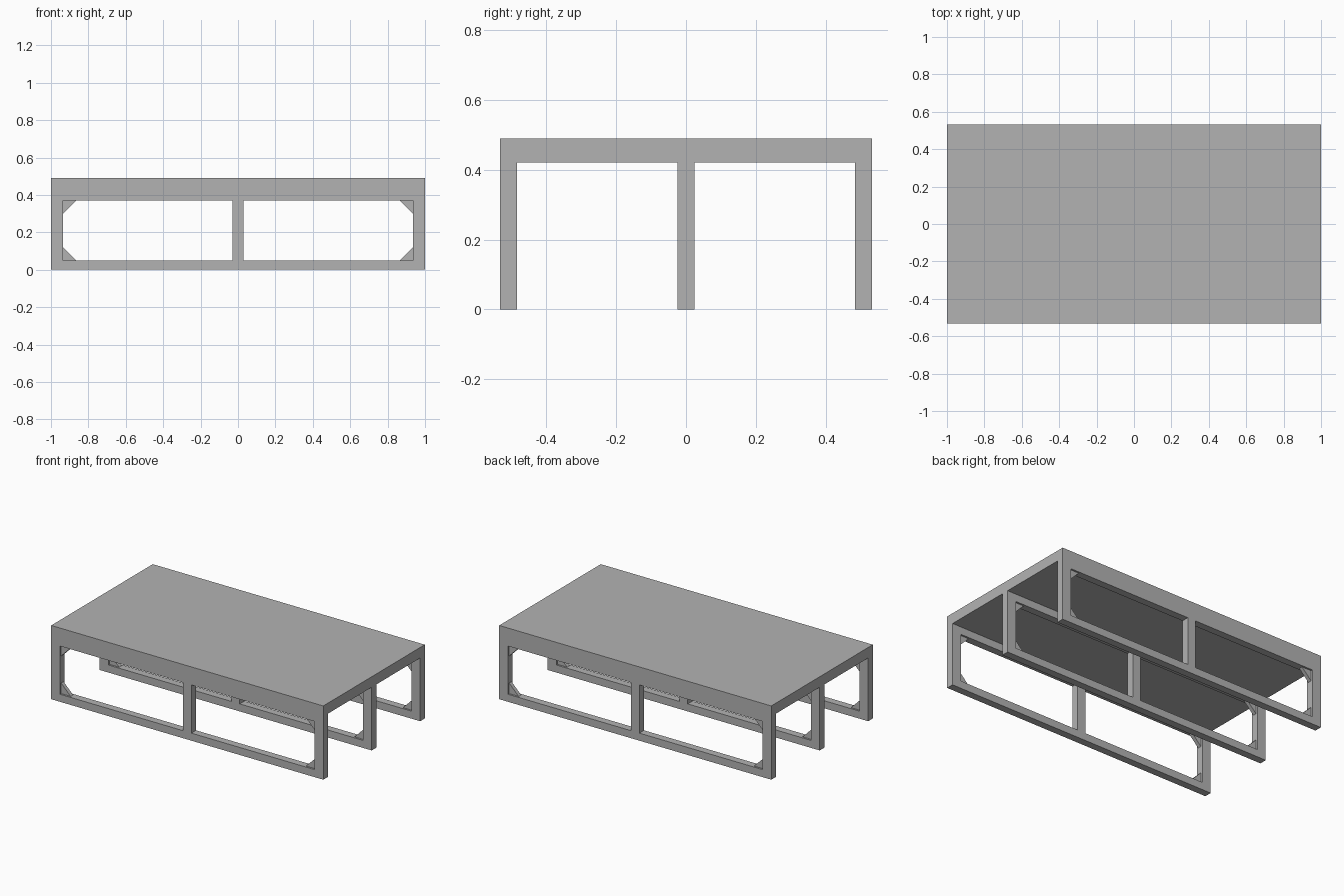
import bpy, bmesh

cube = bpy.data.objects.get("Cube")
if cube:
    bpy.data.objects.remove(cube, do_unlink=True)

grey = bpy.data.materials.new("plain grey")
grey.use_nodes = True
GREY = (0.45, 0.45, 0.45, 1)
grey.diffuse_color = GREY
grey.node_tree.nodes["Principled BSDF"].inputs["Base Color"].default_value = GREY

HALF_Y, WALL = 0.533, 0.049
HEIGHT, SLAB_Z = 0.49, 0.42
WIN_X, WIN_Z = (0.03, 0.935), (0.05, 0.37)


def prism(name, outlines, offset):
    """Extrude closed outlines of 3D points along an offset into one mesh."""
    bm = bmesh.new()
    for points in outlines:
        face = bm.faces.new([bm.verts.new(p) for p in points])
        ext = bmesh.ops.extrude_face_region(bm, geom=[face], use_keep_orig=True)
        verts = [v for v in ext["geom"] if isinstance(v, bmesh.types.BMVert)]
        bmesh.ops.translate(bm, verts=verts, vec=offset)
    bmesh.ops.recalc_face_normals(bm, faces=bm.faces)
    mesh = bpy.data.meshes.new(name)
    bm.to_mesh(mesh)
    bm.free()
    mesh.materials.append(grey)
    obj = bpy.data.objects.new(name, mesh)
    bpy.context.collection.objects.link(obj)
    return obj


# Top slab and three walls as one side profile, swept along the length
inner, mid = HALF_Y - WALL, WALL / 2
profile = [(-HALF_Y, HEIGHT), (-HALF_Y, 0), (-inner, 0), (-inner, SLAB_Z),
           (-mid, SLAB_Z), (-mid, 0), (mid, 0), (mid, SLAB_Z),
           (inner, SLAB_Z), (inner, 0), (HALF_Y, 0), (HALF_Y, HEIGHT)]
body = prism("platform_frame", [[(-1, y, z) for y, z in profile]], (2, 0, 0))

# Two window openings through all walls
windows = []
for side in (-1, 1):
    a, b = (side * x for x in WIN_X)
    lo, hi = WIN_Z
    windows.append([(a, -1, lo), (b, -1, lo), (b, -1, hi), (a, -1, hi)])
cutter = prism("window_cutter", windows, (0, 2, 0))
cutter.hide_render = True
cut = body.modifiers.new("windows", "BOOLEAN")
cut.object = cutter
cut.operation = "DIFFERENCE"
cut.solver = "EXACT"
bpy.context.view_layer.objects.active = body
bpy.ops.object.modifier_apply(modifier=cut.name)
bpy.data.objects.remove(cutter, do_unlink=True)

# Thin triangular braces in the outer window corners
LEG, THICK = 0.07, 0.025
for wall, y in (("front", -HALF_Y + mid), ("middle", 0), ("back", HALF_Y - mid)):
    braces = []
    for side in (-1, 1):
        for z, up in ((WIN_Z[0], 1), (WIN_Z[1], -1)):
            x, y0 = side * WIN_X[1], y - THICK / 2
            braces.append([(x, y0, z), (x - side * LEG, y0, z), (x, y0, z + up * LEG)])
    prism(wall + "_corner_braces", braces, (0, THICK, 0))
